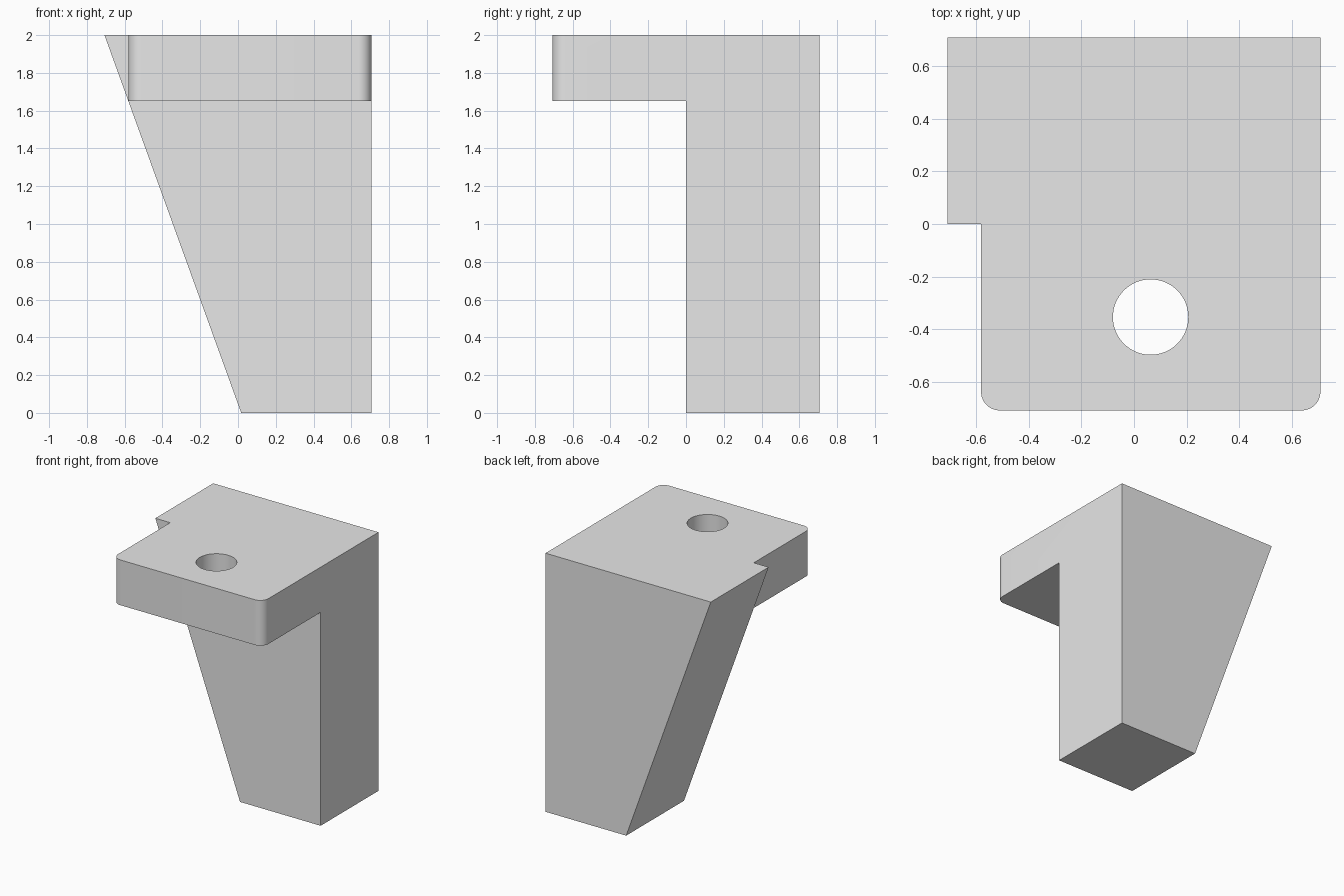
import bpy
import bmesh
from math import cos, sin, pi, radians
from mathutils import Vector

cube = bpy.data.objects.get("Cube")
if cube:
    bpy.data.objects.remove(cube, do_unlink=True)

HALF = 0.707                    # half width and half depth
TOP, UNDERSIDE = 2.0, 1.65      # plate heights
PLATE_LEFT = -0.58
CORNER = 0.07

grey = bpy.data.materials.new("plain grey")
grey.use_nodes = True
grey.diffuse_color = (0.8, 0.8, 0.8, 1)
grey.node_tree.nodes["Principled BSDF"].inputs["Base Color"].default_value = (0.8, 0.8, 0.8, 1)


def prism(name, outline, push):
    """Extrude a closed outline along a vector into a solid."""
    bm = bmesh.new()
    face = bm.faces.new([bm.verts.new(p) for p in outline])
    grown = bmesh.ops.extrude_face_region(bm, geom=[face], use_keep_orig=True)
    moved = [v for v in grown["geom"] if isinstance(v, bmesh.types.BMVert)]
    bmesh.ops.translate(bm, verts=moved, vec=Vector(push))
    bmesh.ops.recalc_face_normals(bm, faces=bm.faces)
    mesh = bpy.data.meshes.new(name)
    bm.to_mesh(mesh)
    bm.free()
    mesh.materials.append(grey)
    obj = bpy.data.objects.new(name, mesh)
    bpy.context.collection.objects.link(obj)
    return obj


def arc(cx, cy, r, start, end, steps, z):
    """Points along a horizontal arc, angles in degrees."""
    angles = [radians(start + (end - start) * i / steps) for i in range(steps + 1)]
    return [(cx + r * cos(a), cy + r * sin(a), z) for a in angles]


# Tapered post at the back
bracket = prism("bracket", [(0.017, 0, 0), (HALF, 0, 0), (HALF, 0, TOP), (-HALF, 0, TOP)],
                (0, HALF, 0))

# Overhanging plate with two rounded front corners
outline = [(HALF, 0, UNDERSIDE), (PLATE_LEFT, 0, UNDERSIDE)]
outline += arc(PLATE_LEFT + CORNER, CORNER - HALF, CORNER, 180, 270, 12, UNDERSIDE)
outline += arc(HALF - CORNER, CORNER - HALF, CORNER, 270, 360, 12, UNDERSIDE)
plate = prism("mounting_plate", outline, (0, 0, TOP - UNDERSIDE))

# Round bolt hole cutter
hole = prism("bolt_hole_cutter", arc(0.063, -0.353, 0.143, 0, 360, 64, UNDERSIDE - 0.2)[:-1],
             (0, 0, 0.8))
hole.hide_render = True


def combine(target, tool, operation):
    """Apply a boolean and discard its tool."""
    mod = target.modifiers.new(operation.lower(), "BOOLEAN")
    mod.object, mod.operation, mod.solver = tool, operation, "EXACT"
    bpy.context.view_layer.objects.active = target
    bpy.ops.object.modifier_apply(modifier=mod.name)
    bpy.data.objects.remove(tool, do_unlink=True)


combine(plate, hole, "DIFFERENCE")
combine(bracket, plate, "UNION")

# Merge coplanar faces, then smooth only the curved walls
bm = bmesh.new()
bm.from_mesh(bracket.data)
bmesh.ops.dissolve_limit(bm, angle_limit=pi / 360, verts=bm.verts, edges=bm.edges)
bm.to_mesh(bracket.data)
bm.free()

bpy.ops.object.select_all(action="DESELECT")
bracket.select_set(True)
bpy.context.view_layer.objects.active = bracket
bpy.ops.object.shade_smooth_by_angle(angle=radians(30))
